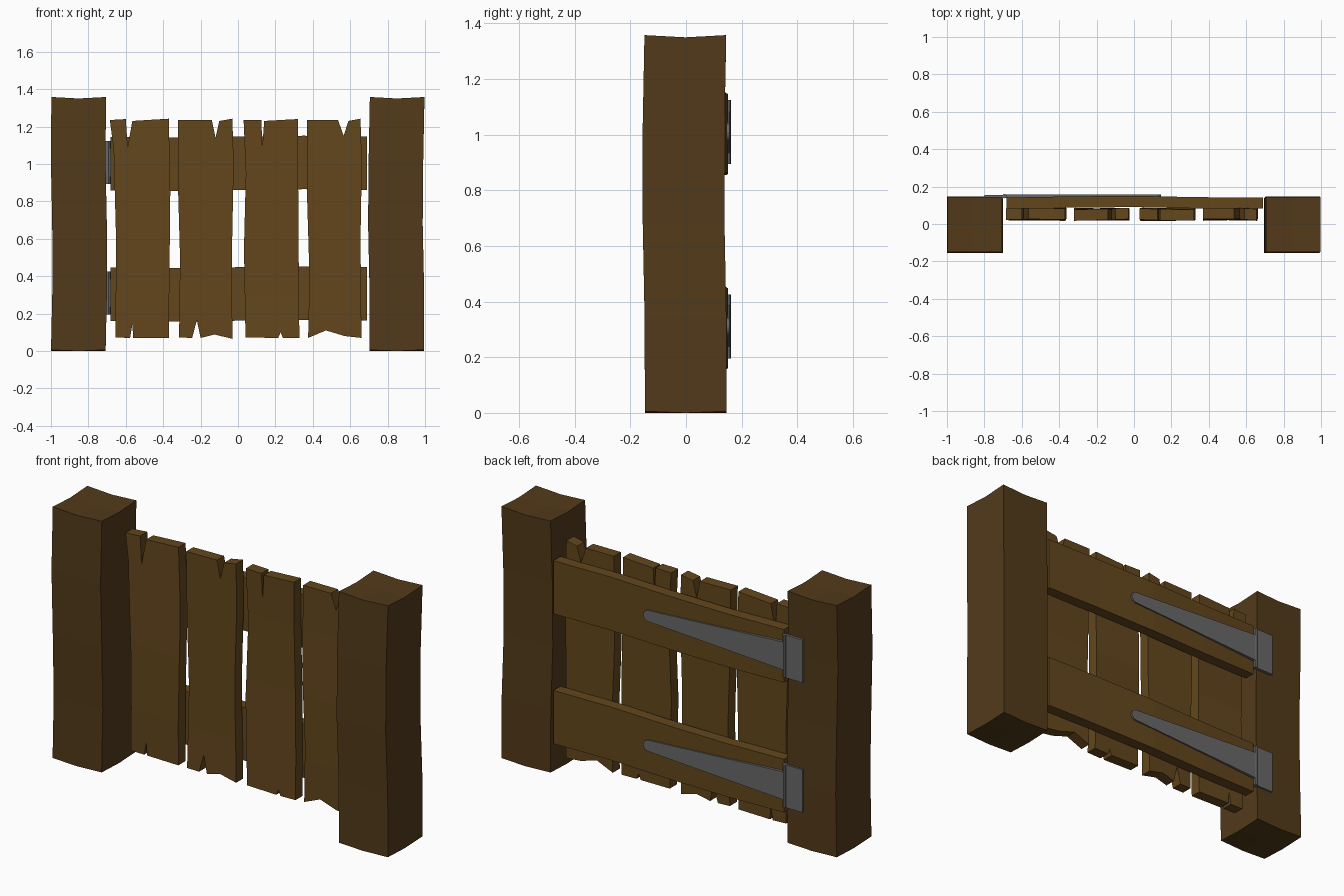
import bpy, bmesh, math
from mathutils import Vector

if "Cube" in bpy.data.objects:
    bpy.data.objects.remove(bpy.data.objects["Cube"])


def material(name, rgb):
    m = bpy.data.materials.new(name)
    m.diffuse_color = (*rgb, 1)
    m.use_nodes = True
    m.node_tree.nodes["Principled BSDF"].inputs["Base Color"].default_value = m.diffuse_color
    return m


POST_WOOD = material("dark_wood", (0.085, 0.042, 0.010))
GATE_WOOD = material("gate_wood", (0.125, 0.062, 0.012))
IRON = material("iron", (0.14, 0.14, 0.14))


def prism(name, outline, y0, y1, mat, cuts=(), warp=None):
    """Extrude an xz outline from y0 to y1, slice it and bend the slices."""
    bm = bmesh.new()
    face = bm.faces.new([bm.verts.new((x, y0, z)) for x, z in outline])
    ext = bmesh.ops.extrude_face_region(bm, geom=[face])
    moved = [v for v in ext["geom"] if isinstance(v, bmesh.types.BMVert)]
    bmesh.ops.translate(bm, verts=moved, vec=(0, y1 - y0, 0))
    for co, normal in cuts:
        bmesh.ops.bisect_plane(bm, geom=bm.verts[:] + bm.edges[:] + bm.faces[:],
                               plane_co=co, plane_no=normal)
    if warp:
        for v in bm.verts:
            v.co += Vector(warp(v.co))
    bmesh.ops.recalc_face_normals(bm, faces=bm.faces)
    mesh = bpy.data.meshes.new(name)
    bm.to_mesh(mesh)
    bm.free()
    mesh.materials.append(mat)
    obj = bpy.data.objects.new(name, mesh)
    bpy.context.collection.objects.link(obj)
    return obj


def rect(x0, x1, z0, z1):
    return [(x0, z0), (x1, z0), (x1, z1), (x0, z1)]


# Heavy posts with slightly uneven faces and dipped tops
for side, cx in (("left", -0.85), ("right", 0.846)):
    def post_warp(p, cx=cx):
        mid = abs(p.x - cx) < 0.01 or abs(p.y + 0.005) < 0.01
        end_z = (-0.008 if mid else 0.0) if p.z > 1.3 else (0.006 if p.z < 0.05 and not mid else 0)
        return (0.005 * math.sin(p.z * 5 + cx), 0.005 * math.sin(p.z * 4.3 + 1), end_z)
    prism(side + "_post", rect(cx - 0.146, cx + 0.146, 0, 1.358), -0.152, 0.142, POST_WOOD,
          [((0, 0, z), (0, 0, 1)) for z in (0.34, 0.68, 1.02)]
          + [((cx, 0, 0), (1, 0, 0)), ((0, -0.005, 0), (0, 1, 0))], post_warp)

# Upright planks with split ends: outlines run across the top, then back along the bottom
PLANKS = [
    [(-.685, 1.235), (-.60, 1.24), (-.59, 1.09), (-.565, 1.23), (-.37, 1.242), (-.362, .85),
     (-.37, .07), (-.56, .07), (-.565, .14), (-.577, .07), (-.655, .072), (-.652, .6), (-.665, 1.08)],
    [(-.32, 1.235), (-.14, 1.235), (-.12, 1.14), (-.10, 1.23), (-.03, 1.242), (-.023, 1.0), (-.033, .5),
     (-.03, .065), (-.125, .088), (-.2, .07), (-.22, .165), (-.245, .07), (-.315, .072), (-.31, .5), (-.32, .85)],
    [(.03, 1.235), (.125, 1.235), (.13, 1.09), (.14, 1.23), (.32, 1.24), (.323, .7),
     (.328, .07), (.24, .07), (.228, .1), (.215, .07), (.04, .072), (.032, .55), (.042, .95)],
    [(.37, 1.235), (.535, 1.235), (.565, 1.15), (.59, 1.23), (.655, 1.242), (.662, 1.0), (.655, .6),
     (.66, .07), (.57, .08), (.47, .11), (.375, .07), (.382, .4), (.37, .8)],
]
for i, outline in enumerate(PLANKS):
    prism(f"plank_{i + 1}", outline, 0.022, 0.082, GATE_WOOD,
          [((0, 0, z), (0, 0, 1)) for z in (0.3, 0.65, 1.0)],
          lambda p, i=i: (0, 0.005 * math.sin(p.z * 5 + i * 1.3 + p.x * 9), 0))

# Cross rails and strap hinges on the back, lower and upper
for level, zc in (("lower", 0.305), ("upper", 1.003)):
    prism(level + "_rail", rect(-0.682, 0.69, zc - 0.143, zc + 0.143), 0.086, 0.146, GATE_WOOD,
          [((x, 0, 0), (1, 0, 0)) for x in (-0.35, 0, 0.35)],
          lambda p: (0, 0.005 * math.sin(p.x * 5 + 2), 0.005 * math.sin(p.x * 4)))
    # Tapered strap with a rounded tip
    r, zs = 0.030, zc + 0.006
    tip = [(0.115 + r * math.sin(a), zs + r * math.cos(a))
           for a in (math.pi * k / 8 for k in range(9))]
    prism(level + "_hinge_strap", [(-0.685, zs + 0.075)] + tip + [(-0.685, zs - 0.075)],
          0.138, 0.157, IRON)
    # Post leaf and knuckle
    prism(level + "_hinge_leaf", rect(-0.80, -0.70, zs - 0.115, zs + 0.115), 0.135, 0.154, IRON)
    bpy.ops.mesh.primitive_cylinder_add(vertices=8, radius=0.012, depth=0.23,
                                        location=(-0.692, 0.149, zs))
    knuckle = bpy.context.object
    knuckle.name = level + "_hinge_knuckle"
    knuckle.data.materials.append(IRON)
